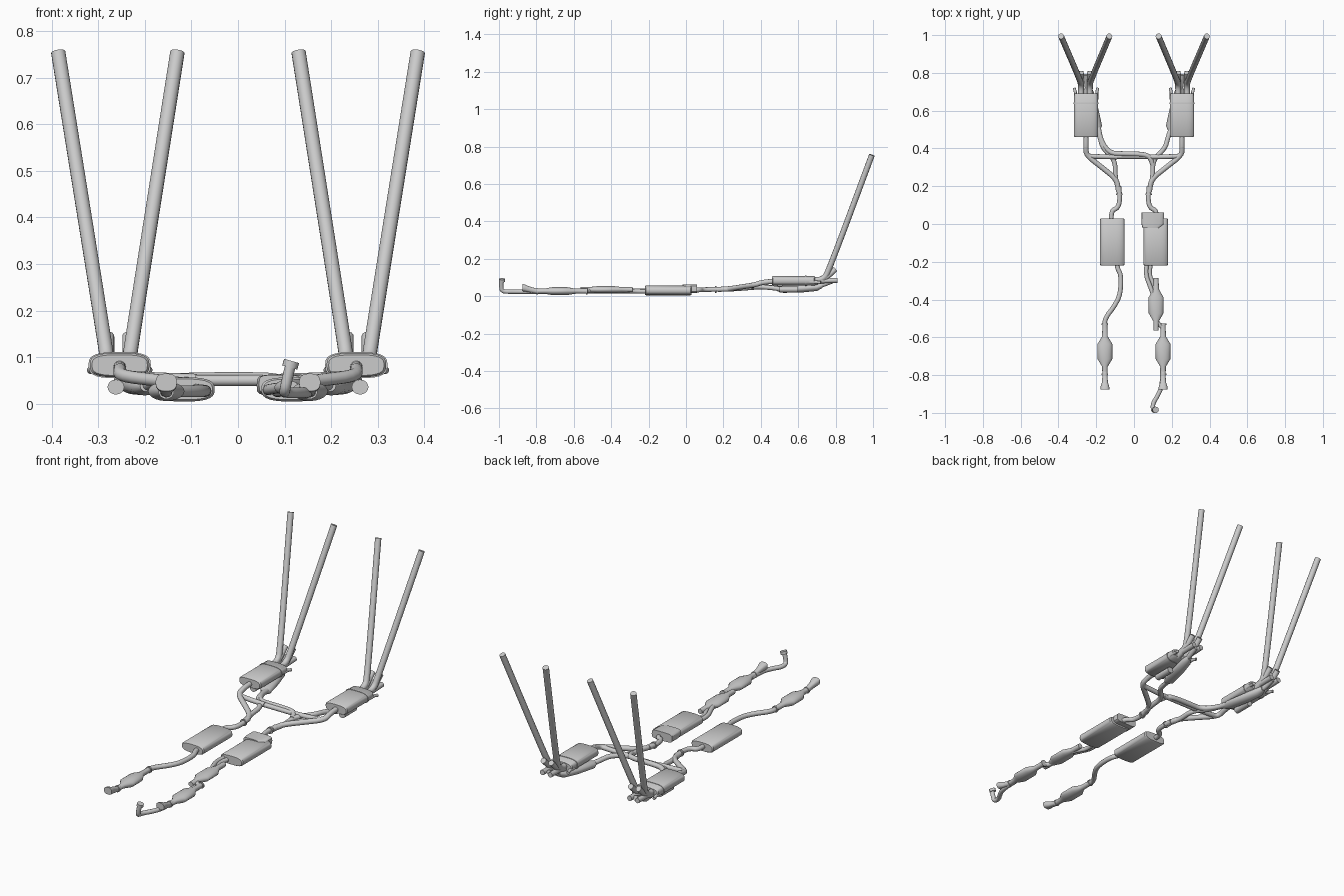
import bpy, bmesh, math
from mathutils import Vector

if "Cube" in bpy.data.objects:
    bpy.data.objects.remove(bpy.data.objects["Cube"])


def finish(name, bm, angle=35):
    bmesh.ops.recalc_face_normals(bm, faces=bm.faces[:])
    me = bpy.data.meshes.new(name)
    bm.to_mesh(me)
    bm.free()
    ob = bpy.data.objects.new(name, me)
    bpy.context.collection.objects.link(ob)
    bpy.ops.object.select_all(action='DESELECT')
    ob.select_set(True)
    bpy.context.view_layer.objects.active = ob
    bpy.ops.object.shade_smooth_by_angle(angle=math.radians(angle))
    return ob


def loft(name, rings, power=1.0, n=20):
    """Rings (y, cx, cz, rx, rz) of superellipse section joined along y."""
    bm = bmesh.new()
    loops = []
    for y, cx, cz, rx, rz in rings:
        loop = []
        for i in range(n):
            c, s = math.cos(math.tau * i / n), math.sin(math.tau * i / n)
            loop.append(bm.verts.new((cx + rx * math.copysign(abs(c) ** power, c), y,
                                      cz + rz * math.copysign(abs(s) ** power, s))))
        loops.append(loop)
    for a, b in zip(loops, loops[1:]):
        for i in range(n):
            bm.faces.new((a[i], a[(i + 1) % n], b[(i + 1) % n], b[i]))
    bm.faces.new(loops[0])
    bm.faces.new(loops[-1])
    return finish(name, bm)


def pipe(name, pts, r=0.013, n=14, smooth=True):
    """Round tube swept along a softened path."""
    p = [Vector(q) for q in pts]
    if smooth:
        for _ in range(2):
            q = [p[0]]
            for a, b in zip(p, p[1:]):
                q += [a.lerp(b, .25), a.lerp(b, .75)]
            p = q + [p[-1]]
    bm = bmesh.new()
    loops, u = [], None
    for i, c in enumerate(p):
        t = (p[min(i + 1, len(p) - 1)] - p[max(i - 1, 0)]).normalized()
        u = t.orthogonal() if u is None else u - t * u.dot(t)
        u.normalize()
        v = t.cross(u)
        loops.append([bm.verts.new(c + r * (math.cos(math.tau * k / n) * u + math.sin(math.tau * k / n) * v))
                      for k in range(n)])
    for a, b in zip(loops, loops[1:]):
        for k in range(n):
            bm.faces.new((a[k], a[(k + 1) % n], b[(k + 1) % n], b[k]))
    bm.faces.new(loops[0])
    bm.faces.new(loops[-1])
    return finish(name, bm)


def muffler(name, x, z, y0, y1, rx, rz, power=0.65):
    loft(name, [(y0, x, z, rx * .93, rz * .85), (y0 + .006, x, z, rx, rz),
                (y1 - .006, x, z, rx, rz), (y1, x, z, rx * .93, rz * .85)], power, 28)


def resonator(name, x, z, y0, y1, rx, rz):
    e = (y1 - y0) * .25
    loft(name, [(y0 - .05, x, z, .013, .013), (y0, x, z, .015, .014), (y0 + e, x, z, rx, rz),
                (y1 - e, x, z, rx, rz), (y1, x, z, .015, .014), (y1 + .06, x, z, .013, .013)])


def flange(name, x, z, y, r=0.018):
    loft(name, [(y - .004, x, z, r, r), (y + .004, x, z, r, r)])


def inlet_flare(name, x):
    loft(name, [(-.875, x, .046, .023, .019), (-.862, x, .044, .023, .019), (-.84, x, .037, .016, .016),
                (-.80, x, .028, .013, .013), (-.75, x, .027, .012, .012)], 0.8)


# Rear assemblies, mirrored left and right
for s, side in ((-1, "left"), (1, "right")):
    muffler(f"rear_muffler_{side}", s * .254, .083, .46, .69, .064, .026)
    loft(f"muffler_band_{side}", [(.636, s * .254, .083, .067, .028), (.644, s * .254, .083, .067, .028)], .65, 28)
    for dx in (-.057, .057):
        x = s * .254 + dx
        pipe(f"rear_hanger_{side}", [(x, .66, .075), (x, .70, .075), (x + dx * .1, .72, .072)], .008, smooth=False)
    # tailpipes: outer then inner, each with slanted and straight tips
    for label, xa, xb in (("outer", .280, .386), ("inner", .234, .130)):
        pipe(f"long_tailpipe_{label}_{side}", [(s * xa, .66, .085), (s * xa, .735, .088),
             (s * (xa * .93 + xb * .07), .765, .14), (s * xb, .994, .755)], .0155)
        pipe(f"slanted_tip_{label}_{side}", [(s * xa, .68, .07), (s * xa, .74, .09), (s * xa, .80, .145)], .0145)
        pipe(f"straight_tip_{label}_{side}", [(s * xa, .66, .08), (s * xa, .81, .085)], .0135, smooth=False)
    # bypass chamber slung under the rear muffler
    loft(f"bypass_chamber_{side}", [(.49, s * .196, .038, .014, .012), (.52, s * .200, .038, .031, .020),
         (.62, s * .222, .042, .031, .022), (.70, s * .240, .048, .027, .020), (.73, s * .245, .058, .014, .014)])
    pipe(f"bypass_outlet_{side}", [(s * .235, .68, .05), (s * .25, .73, .06), (s * .254, .79, .085)], .013)
    loft(f"bypass_valve_{side}", [(.50, s * .262, .036, .018, .016), (.60, s * .262, .036, .018, .016)])
    # centre pipes feeding the rear muffler and bypass
    pipe(f"muffler_feed_{side}", [(s * .082, .17, .036), (s * .09, .235, .04), (s * .17, .30, .05),
         (s * .254, .365, .06), (s * .254, .41, .075), (s * .254, .48, .08)], .0135)
    pipe(f"bypass_feed_{side}", [(s * .08, .17, .036), (s * .10, .25, .038), (s * .10, .34, .045),
         (s * .165, .40, .05), (s * .18, .46, .045), (s * .198, .51, .038)], .0125)
    pipe(f"cross_arm_{side}", [(s * .254, .41, .075), (s * .25, .36, .06), (s * .20, .357, .056),
         (s * .09, .355, .052)], .0125)
    # joint below the split, then the bend into the middle muffler
    flange(f"split_flange_{side}", s * .078, .036, .158)
    pipe(f"middle_pipe_{side}", [(s * .08, .20, .038), (s * .074, .13, .036), (s * .085, .085, .035),
         (s * .12, .07, .033), (s * .12, .0, .032)], .0125)
    muffler(f"middle_muffler_{side}", s * .115, .031, -.22, .03, .065, .026, .7)
    # front resonator
    rx = s * .154
    resonator(f"front_resonator_{side}", rx, .027, -.755, -.595, .039, .021)
    flange(f"front_flange_{side}", rx, .027, -.53, .017)
    flange(f"inlet_joint_{side}", rx, .027, -.795, .017)
    inlet_flare(f"inlet_flare_{side}", rx)

# Crossover between both sides
pipe("crossover_pipe", [(-.19, .52, .04), (-.175, .44, .048), (-.13, .375, .053), (-.06, .372, .055),
                        (.05, .37, .055), (.085, .355, .052), (.10, .31, .045)], .013)
pipe("crossover_return", [(-.12, .357, .05), (.10, .357, .05)], .012, smooth=False)

# Left front run
pipe("front_pipe_left", [(-.154, -.54, .027), (-.154, -.50, .027), (-.10, -.43, .027), (-.072, -.37, .027),
                         (-.068, -.27, .028), (-.088, -.235, .03), (-.09, -.20, .03)], .0125)

# Right front run: extra resonator, twin pipes and junction box
resonator("second_resonator_right", .117, .035, -.515, -.345, .039, .019)
pipe("joining_pipe_right", [(.117, -.50, .032), (.125, -.53, .03), (.15, -.54, .027), (.154, -.57, .027)], .0125)
pipe("twin_pipe_inner", [(.10, -.37, .035), (.085, -.33, .034), (.062, -.27, .03), (.068, -.20, .03)], .0115)
pipe("twin_pipe_outer", [(.117, -.36, .032), (.105, -.32, .028), (.08, -.27, .026), (.09, -.20, .026)], .0115)
loft("junction_box", [(-.02, .09, .042, .045, .02), (.0, .10, .04, .06, .023), (.06, .10, .04, .06, .023)], .45)

# Upturned front down-pipe with its flange
pipe("front_downpipe", [(.15, -.76, .024), (.148, -.86, .024), (.125, -.91, .024), (.10, -.95, .024),
                        (.10, -.985, .027), (.106, -.988, .055), (.114, -.988, .088)], .0115)
pipe("downpipe_flange", [(.111, -.984, .078), (.115, -.984, .092)], .017, smooth=False)
